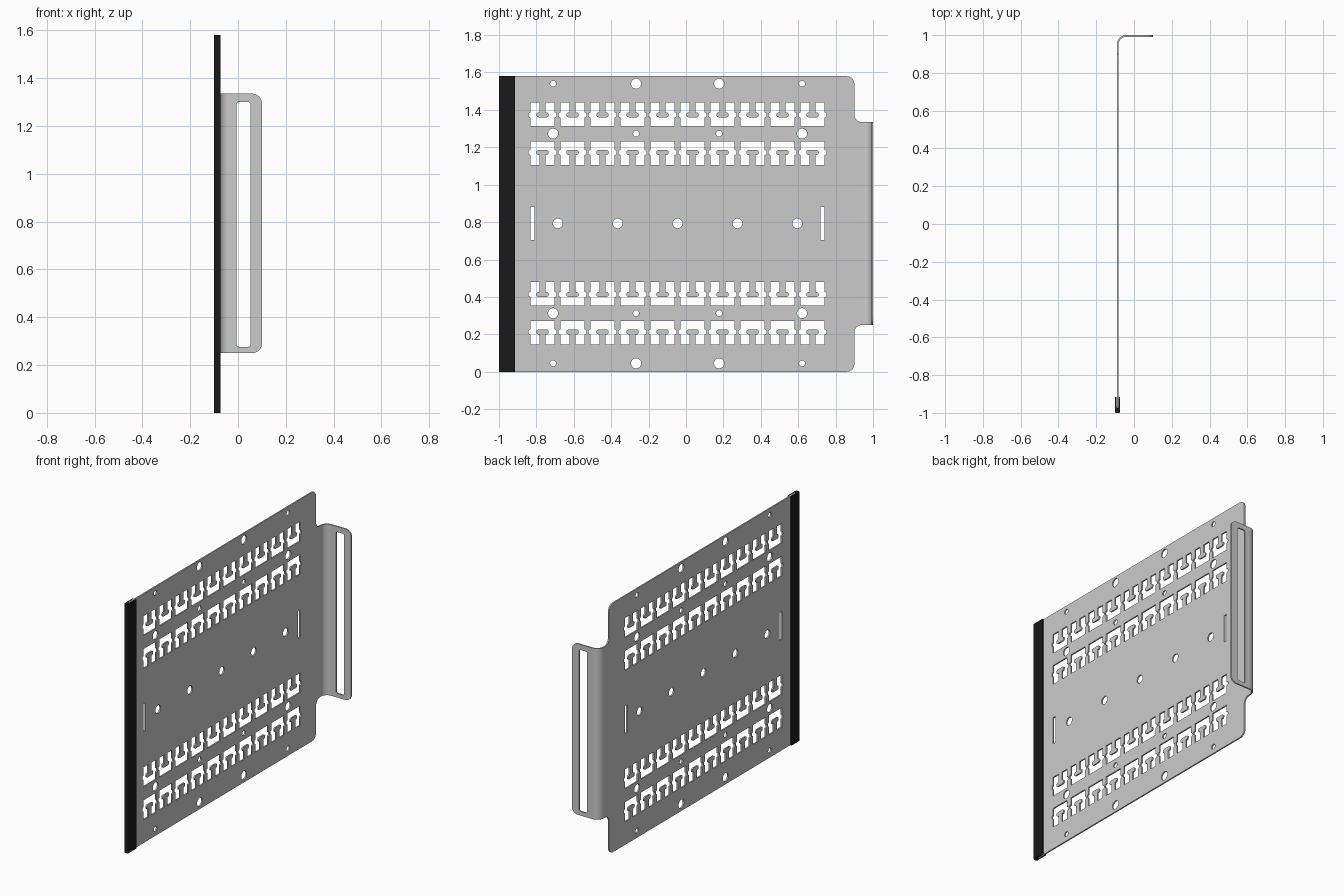
import bpy, bmesh
from math import pi, sin, cos, tan, radians
from mathutils import Matrix, Vector

if "Cube" in bpy.data.objects:
    bpy.data.objects.remove(bpy.data.objects["Cube"])

HEIGHT, HALF_T, PLATE_X = 1.58, 0.0045, -0.0865
MID_Y, MID_Z = -0.045, 0.793


def fillet(points, steps=6):
    """Closed outline from (u, v, radius) corners."""
    out, n = [], len(points)
    for i, (u, v, r) in enumerate(points):
        p = Vector((u, v))
        if r == 0:
            out.append(p)
            continue
        a = (Vector(points[i - 1][:2]) - p).normalized()
        b = (Vector(points[(i + 1) % n][:2]) - p).normalized()
        half = a.angle(b) / 2
        c = p + (a + b).normalized() * (r / sin(half))
        start = p + a * (r / tan(half)) - c
        end = p + b * (r / tan(half)) - c
        for k in range(steps + 1):
            t, w = k / steps, pi - 2 * half
            out.append(c + (start * sin((1 - t) * w) + end * sin(t * w)) / sin(w))
    return out


def rect(u0, u1, v0, v1, r=0):
    return fillet([(u0, v0, r), (u1, v0, r), (u1, v1, r), (u0, v1, r)])


def circle(u, v, r, n=32):
    return [Vector((u + r * cos(2 * pi * k / n), v + r * sin(2 * pi * k / n))) for k in range(n)]


def sheet(name, loops, half, matrix, color=None):
    """Outline with holes, filled and thickened."""
    cu = bpy.data.curves.new(name, 'CURVE')
    cu.dimensions, cu.fill_mode, cu.extrude = '2D', 'BOTH', half
    for loop in loops:
        s = cu.splines.new('POLY')
        s.points.add(len(loop) - 1)
        for pt, co in zip(s.points, loop):
            pt.co = (co[0], co[1], 0, 1)
        s.use_cyclic_u = True
    tmp = bpy.data.objects.new(name + "_outline", cu)
    bpy.context.collection.objects.link(tmp)
    dg = bpy.context.evaluated_depsgraph_get()
    me = bpy.data.meshes.new_from_object(tmp.evaluated_get(dg))
    bpy.data.objects.remove(tmp)
    bm = bmesh.new()
    bm.from_mesh(me)
    bmesh.ops.remove_doubles(bm, verts=bm.verts, dist=1e-5)
    bm.transform(matrix)
    bmesh.ops.recalc_face_normals(bm, faces=bm.faces)
    bm.to_mesh(me)
    bm.free()
    me.materials.clear()
    ob = bpy.data.objects.new(name, me)
    bpy.context.collection.objects.link(ob)
    if color:
        mat = bpy.data.materials.new(name + "_color")
        mat.diffuse_color = color
        mat.use_nodes = True
        mat.node_tree.nodes["Principled BSDF"].inputs["Base Color"].default_value = mat.diffuse_color
        me.materials.append(mat)
    bpy.ops.object.select_all(action='DESELECT')
    ob.select_set(True)
    bpy.context.view_layer.objects.active = ob
    bpy.ops.object.shade_smooth_by_angle(angle=radians(35))
    return ob


# plate outline with stepped tab for the bent handle
Z0, Z1, R = 0.25, 1.335, 0.04
loops = [fillet([(-0.97, 0, 0), (0.9, 0, R), (0.9, Z0, R), (0.95, Z0, 0),
                 (0.95, Z1, 0), (0.9, Z1, R), (0.9, HEIGHT, R), (-0.97, HEIGHT, 0)])]

# tie-down cutouts: two prongs around a T-shaped tongue
side = [(.064, -.0625, 0), (.064, -.017, 0), (.075, -.017, .01), (.075, .009, .01),
        (.064, .009, 0), (.064, .0625, 0), (.016, .0625, 0), (.016, .009, 0),
        (.033, .009, .012), (.033, -.017, .012)]
shape = fillet(side + [(-u, v, r) for u, v, r in reversed(side)])
for pair_z in (0.313, 1.273):
    for s in (1, -1):
        for i in range(10):
            y = MID_Y + (i - 4.5) * 0.1604
            loops.append([Vector((y + p.x, pair_z + s * (0.1045 + p.y))) for p in shape])

# round holes
BIG, SMALL = 0.027, 0.016
for z, ends_big in ((1.54, False), (1.273, True), (0.313, True), (0.045, False)):
    for i in range(4):
        big = (i in (0, 3)) == ends_big
        loops.append(circle(MID_Y + (i - 1.5) * 0.4437, z, BIG if big else SMALL))
for i in range(5):
    loops.append(circle(MID_Y + (i - 2) * 0.32, MID_Z, 0.026))

# narrow upright slots
for s in (-1, 1):
    y = MID_Y + s * 0.775
    loops.append(rect(y - 0.011, y + 0.011, MID_Z - 0.088, MID_Z + 0.088))

to_yz = Matrix(((0, 0, 1, PLATE_X), (1, 0, 0, 0), (0, 1, 0, 0), (0, 0, 0, 1)))
sheet("plate", loops, HALF_T, to_yz)

# bend between plate and handle
cx, cy, ro = PLATE_X - HALF_T + 0.05, 0.95, 0.05
arc = [pi / 2 + pi / 2 * k / 10 for k in range(11)]
bend = [(cx + ro * cos(a), cy + ro * sin(a)) for a in arc]
ri = ro - 2 * HALF_T
bend += [(cx + ri * cos(a), cy + ri * sin(a)) for a in reversed(arc)]
sheet("handle_bend", [bend], (Z1 - Z0) / 2, Matrix.Translation((0, 0, (Z0 + Z1) / 2)))

# handle flange with grip slot
flange = fillet([(cx, Z0, 0), (0.1, Z0, R), (0.1, Z1, R), (cx, Z1, 0)])
sheet("handle_flange", [flange, rect(-0.006, 0.052, 0.276, 1.301, 0.012)], HALF_T,
      Matrix.Translation((0, 1 - HALF_T, 0)) @ Matrix.Rotation(pi / 2, 4, 'X'))

# black U-shaped edge trim
w, g, e = 0.0135, HALF_T + 0.0005, -0.915
trim = [(-w, -1, .006), (w, -1, .006), (w, e, 0), (g, e, 0),
        (g, -0.971, 0), (-g, -0.971, 0), (-g, e, 0), (-w, e, 0)]
sheet("edge_trim", [fillet(trim)], HEIGHT / 2,
      Matrix.Translation((PLATE_X, 0, HEIGHT / 2)), (0.01, 0.01, 0.01, 1))
